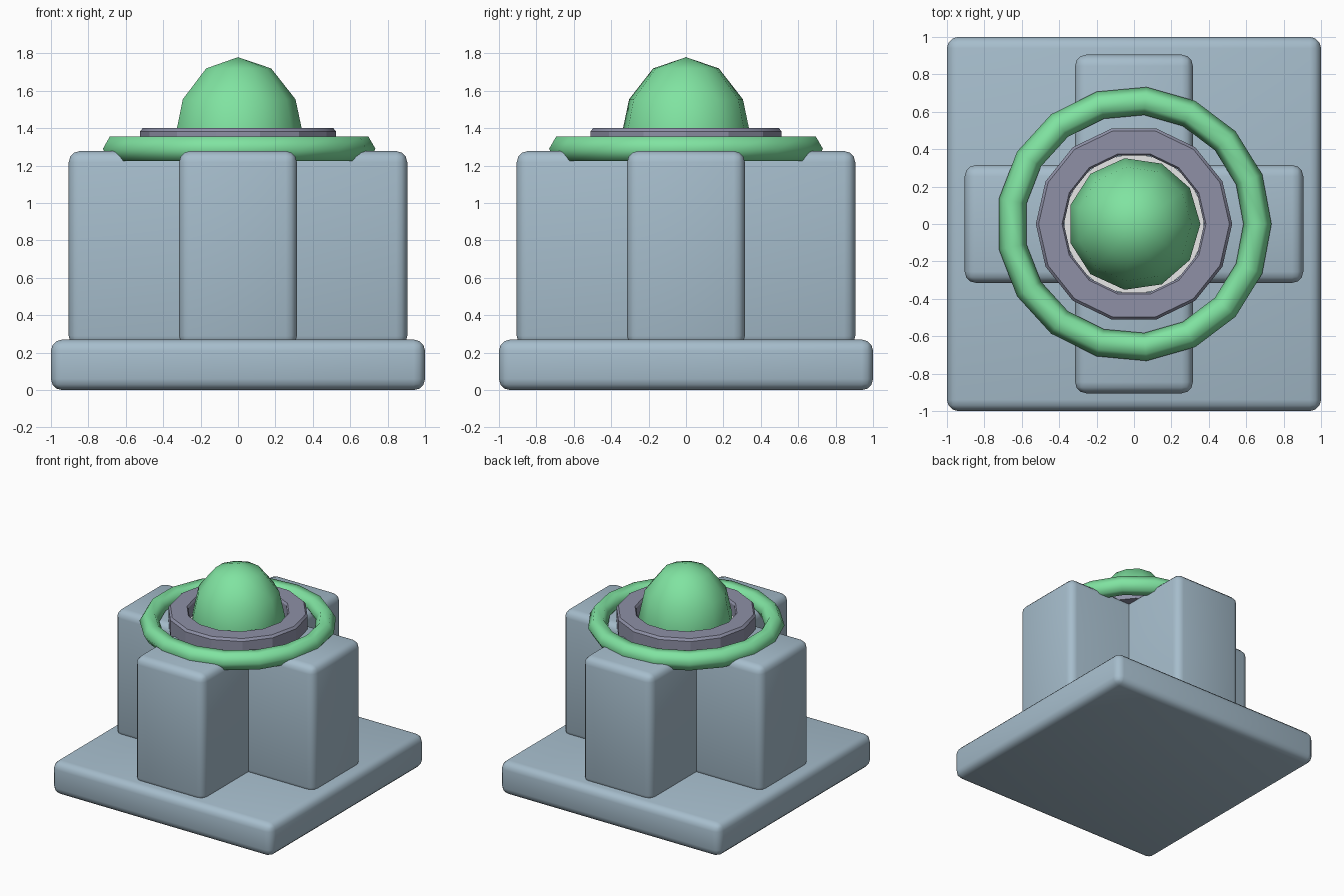
import bpy, bmesh, math

if "Cube" in bpy.data.objects:
    bpy.data.objects.remove(bpy.data.objects["Cube"])


def material(name, rgb):
    m = bpy.data.materials.new(name)
    lin = [(c / 255 / 12.92) if c < 11 else ((c / 255 + 0.055) / 1.055) ** 2.4 for c in rgb]
    m.diffuse_color = (*lin, 1)
    m.use_nodes = True
    m.node_tree.nodes["Principled BSDF"].inputs["Base Color"].default_value = m.diffuse_color
    return m


STONE = material("pale blue grey", (166, 189, 204))
GREEN = material("mint green", (128, 227, 161))
METAL = material("purple grey", (142, 144, 166))
WHITE = material("white", (245, 245, 245))


def finish(ob, name, mat, angle=None, bevel=0, segments=1):
    ob.name = name
    ob.data.materials.append(mat)
    bpy.context.view_layer.objects.active = ob
    if bevel:
        mod = ob.modifiers.new("Bevel", 'BEVEL')
        mod.width, mod.segments = bevel, segments
        mod.limit_method, mod.angle_limit = 'ANGLE', math.radians(40)
        bpy.ops.object.modifier_apply(modifier=mod.name)
    if angle:
        bpy.ops.object.shade_smooth_by_angle(angle=math.radians(angle))
    return ob


def block(name, x, y, z0, z1):
    bpy.ops.mesh.primitive_cube_add(size=1, location=(0, 0, (z0 + z1) / 2))
    ob = bpy.context.object
    ob.scale = (2 * x, 2 * y, z1 - z0)
    bpy.ops.object.transform_apply(location=False, rotation=False, scale=True)
    return finish(ob, name, STONE, 50, 0.06, 3)


def lathe_ring(name, profile, sides, mat, angle):
    """Sweep a closed (radius, z) profile around the vertical axis."""
    bm = bmesh.new()
    loops = []
    for i in range(sides):
        a = math.tau * i / sides
        loops.append([bm.verts.new((r * math.cos(a), r * math.sin(a), z)) for r, z in profile])
    n = len(profile)
    for i in range(sides):
        p, q = loops[i], loops[(i + 1) % sides]
        for j in range(n):
            k = (j + 1) % n
            bm.faces.new((p[j], q[j], q[k], p[k]))
    bmesh.ops.recalc_face_normals(bm, faces=bm.faces)
    me = bpy.data.meshes.new(name)
    bm.to_mesh(me)
    bm.free()
    ob = bpy.data.objects.new(name, me)
    bpy.context.collection.objects.link(ob)
    bpy.context.view_layer.objects.active = ob
    bpy.ops.object.select_all(action='DESELECT')
    ob.select_set(True)
    return finish(ob, name, mat, angle)


# Square base slab and the two crossing blocks of the pedestal
block("base_slab", 1.0, 1.0, 0, 0.27)
block("pedestal_block_x", 0.905, 0.315, 0.23, 1.278)
block("pedestal_block_y", 0.315, 0.905, 0.23, 1.278)

# Flat collar with small chamfers
lathe_ring("collar", [(0.375, 1.25), (0.525, 1.25), (0.525, 1.382), (0.51, 1.4),
                      (0.385, 1.4), (0.375, 1.385)], 14, METAL, 20)

# Outer ring with a hexagonal section
section = [(0.66 + 0.075 * math.cos(math.tau * i / 6), 1.29 + 0.075 * math.sin(math.tau * i / 6))
           for i in range(6)]
lathe_ring("outer_ring", section, 17, GREEN, 80)

# Pale plate inside the collar
bpy.ops.mesh.primitive_cylinder_add(vertices=14, radius=0.38, depth=0.008, location=(0, 0, 1.284))
finish(bpy.context.object, "inner_plate", WHITE)

# Tall dome in the middle
bpy.ops.mesh.primitive_uv_sphere_add(segments=11, ring_count=6, radius=1, location=(0, 0, 1.33),
                                     rotation=(0, 0, 0))
dome = bpy.context.object
dome.scale = (0.355, 0.355, 0.45)
# Turn the sphere so that one corner points along +x
xy = max((v.co for v in dome.data.vertices), key=lambda c: c.x)
dome.rotation_euler.z = -math.atan2(xy.y, xy.x)
bpy.ops.object.transform_apply(location=False, rotation=True, scale=True)
finish(dome, "dome", GREEN, 80)
